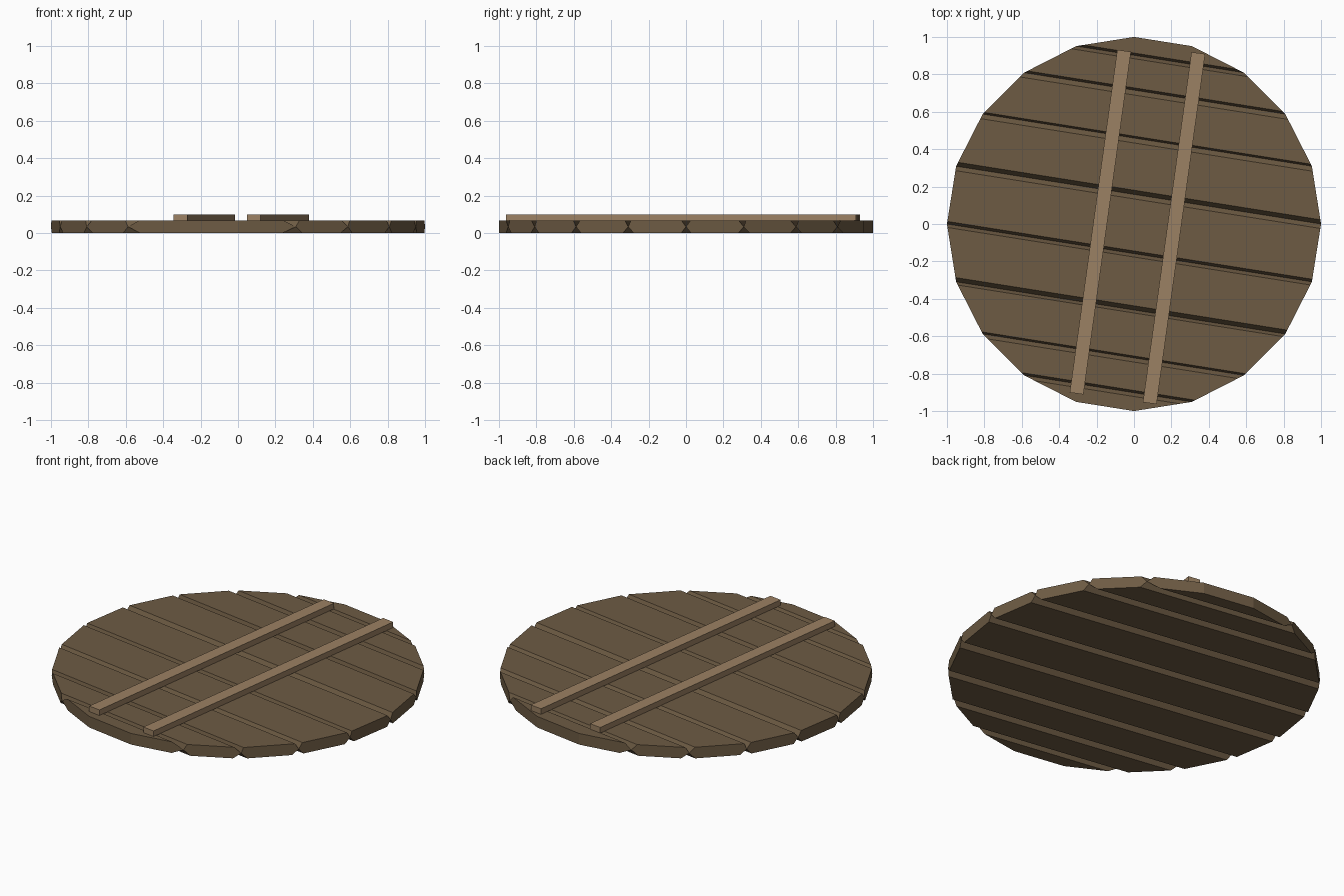
import bpy, bmesh
from math import sin, cos, radians
from mathutils import Matrix

if "Cube" in bpy.data.objects:
    bpy.data.objects.remove(bpy.data.objects["Cube"])

THICK, MID = 0.066, 0.033


def material(name, rgb):
    m = bpy.data.materials.new(name)
    m.diffuse_color = (*rgb, 1)
    m.use_nodes = True
    m.node_tree.nodes["Principled BSDF"].inputs["Base Color"].default_value = m.diffuse_color
    return m


dark_wood = material("dark_wood", (0.155, 0.105, 0.057))
pale_wood = material("pale_wood", (0.33, 0.22, 0.125))


def finish(bm, name, mat):
    bmesh.ops.recalc_face_normals(bm, faces=bm.faces)
    me = bpy.data.meshes.new(name)
    bm.to_mesh(me)
    bm.free()
    me.materials.append(mat)
    ob = bpy.data.objects.new(name, me)
    bpy.context.collection.objects.link(ob)
    return ob


# Chords of a 20-sided disc: each plank lies between two neighbouring chords
chords = [(cos(radians(9 + 18 * i)), sin(radians(9 + 18 * i))) for i in range(10)]

# Groove setbacks per chord: (top of upper plank, top of lower plank, bottom of both)
grooves = [(0, 0, 0), (0.012, 0.018, 0.022), (0.012, 0.026, 0.026),
           (0.010, 0.026, 0.028), (0.022, 0.024, 0.026), (0.014, 0.018, 0.030),
           (0.022, 0.016, 0.028), (0.010, 0.022, 0.026), (0.012, 0.020, 0.022),
           (0, 0, 0)]


def plank(i):
    (da, wa), (db, wb) = chords[i], chords[i + 1]

    def at(inset_from_a):
        t = inset_from_a / (da - db)
        return da + (db - da) * t, wa + (wb - wa) * t

    span = da - db
    ga, gb = grooves[i], grooves[i + 1]
    # Cross-section: full width at mid height, set back at top and bottom
    section = [(ga[2], 0), (0, MID), (ga[1], THICK),
               (span - gb[0], THICK), (span, MID), (span - gb[2], 0)]
    bm = bmesh.new()
    left, right = [], []
    for inset, z in section:
        d, w = at(inset)
        left.append(bm.verts.new((-w, d, z)))
        right.append(bm.verts.new((w, d, z)))
    bm.faces.new(left)
    bm.faces.new(right)
    for k in range(6):
        n = (k + 1) % 6
        bm.faces.new((left[k], left[n], right[n], right[k]))
    bm.transform(Matrix.Rotation(radians(-9), 4, 'Z'))
    finish(bm, f"plank_{i + 1}", dark_wood)


for i in range(9):
    plank(i)


# Two battens nailed across the planks
def batten(name, x, y, length):
    bm = bmesh.new()
    bmesh.ops.create_cube(bm, size=1)
    bm.transform(Matrix.Translation((x, y, 0.082))
                 @ Matrix.Rotation(radians(-7.9), 4, 'Z')
                 @ Matrix.Diagonal((0.074, length, 0.034, 1)))
    finish(bm, name, pale_wood)


batten("left_batten", -0.18, 0.01, 1.85)
batten("right_batten", 0.214, -0.022, 1.89)
